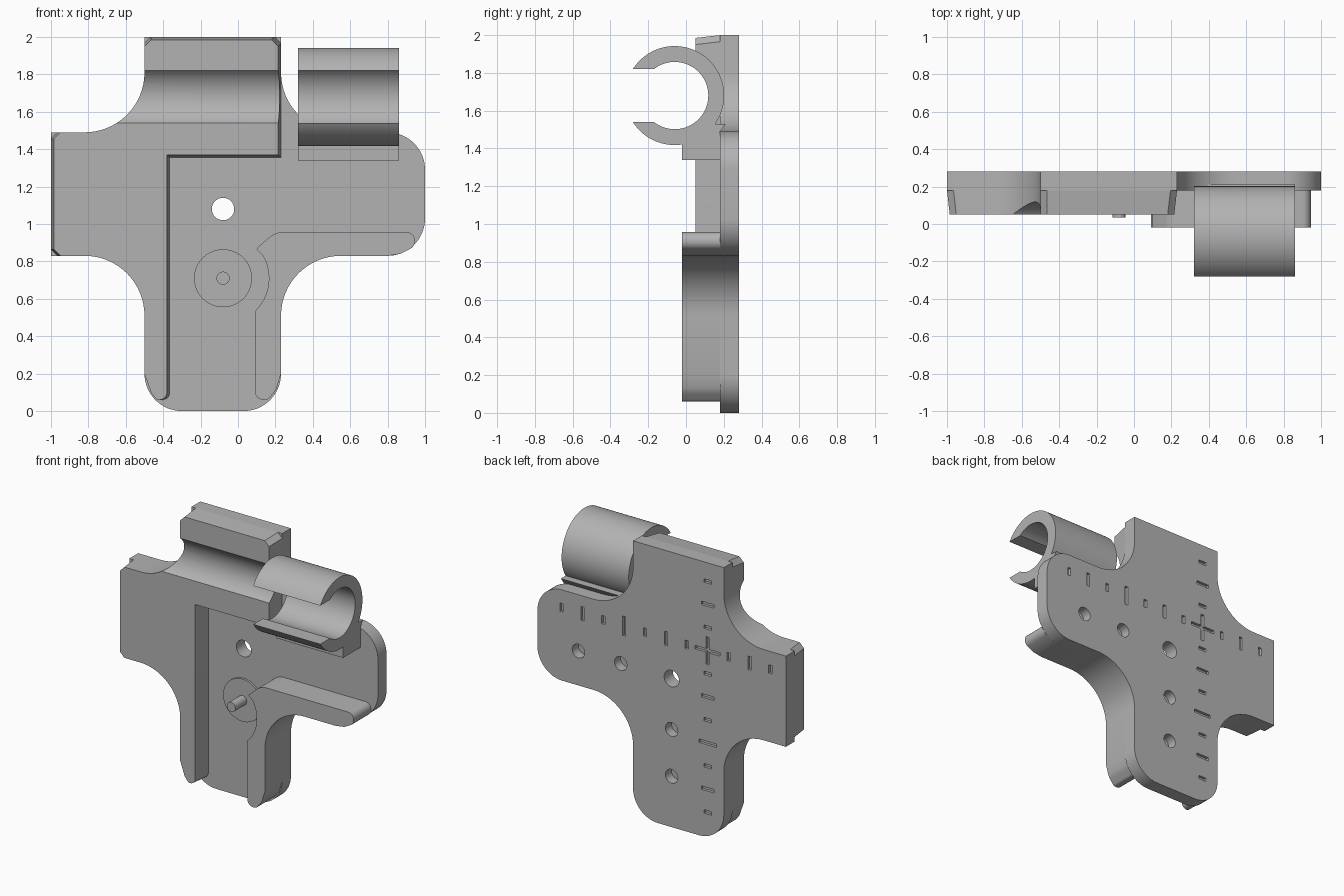
import bpy, bmesh, math
from mathutils import Vector, Matrix

if "Cube" in bpy.data.objects:
    bpy.data.objects.remove(bpy.data.objects["Cube"], do_unlink=True)

grey = bpy.data.materials.new("plain grey")
grey.use_nodes = True
grey.diffuse_color = (0.45, 0.45, 0.45, 1)
grey.node_tree.nodes["Principled BSDF"].inputs["Base Color"].default_value = (0.45, 0.45, 0.45, 1)

BACK, FACE = 0.28, 0.18          # plate back and front
BLOCK_Y, RIDGE_Y = 0.05, -0.02   # fronts of the raised parts


def rounded(corners):
    """Round each (x, z, radius, segments) corner with a tangent arc."""
    pts = []
    n = len(corners)
    for i, c in enumerate(corners):
        p = Vector(c[:2])
        if len(c) < 3:
            pts.append(p)
            continue
        r, segs = c[2], c[3] if len(c) > 3 else 16
        a = (Vector(corners[i - 1][:2]) - p).normalized()
        b = (Vector(corners[(i + 1) % n][:2]) - p).normalized()
        half = a.angle(b) / 2
        t1, t2 = p + a * r / math.tan(half), p + b * r / math.tan(half)
        centre = p + (a + b).normalized() * r / math.sin(half)
        v1, v2 = t1 - centre, t2 - centre
        sweep = v1.angle_signed(v2)
        for k in range(segs + 1):
            pts.append(centre + Matrix.Rotation(-sweep * k / segs, 2) @ v1)
    return pts


def loft(bm, ring_a, ring_b):
    """Join two matching rings of 3D points into a closed solid."""
    a = [bm.verts.new(p) for p in ring_a]
    b = [bm.verts.new(p) for p in ring_b]
    bm.faces.new(a)
    bm.faces.new(b[::-1])
    for i in range(len(a)):
        j = (i + 1) % len(a)
        bm.faces.new((a[j], a[i], b[i], b[j]))


def slab(bm, pts, y0, y1, front=None):
    loft(bm, [(p[0], y1, p[1]) for p in pts], [(p[0], y0, p[1]) for p in (front or pts)])


def circle(x, z, r, n=48):
    return [(x + r * math.cos(math.tau * i / n), z + r * math.sin(math.tau * i / n)) for i in range(n)]


def box(bm, x, z, w, h, y0, y1):
    slab(bm, [(x - w / 2, z - h / 2), (x + w / 2, z - h / 2), (x + w / 2, z + h / 2), (x - w / 2, z + h / 2)], y0, y1)


def finish(name, bm):
    bmesh.ops.recalc_face_normals(bm, faces=bm.faces[:])
    mesh = bpy.data.meshes.new(name)
    bm.to_mesh(mesh)
    bm.free()
    ob = bpy.data.objects.new(name, mesh)
    bpy.context.collection.objects.link(ob)
    mesh.materials.append(grey)
    return ob


def boolean(ob, bm, operation="DIFFERENCE"):
    """Apply a boolean with a temporary tool object."""
    tool = finish("tool", bm)
    mod = ob.modifiers.new("cut", "BOOLEAN")
    mod.operation, mod.object, mod.solver, mod.use_self = operation, tool, "EXACT", True
    bpy.context.view_layer.update()
    mesh = bpy.data.meshes.new_from_object(ob.evaluated_get(bpy.context.evaluated_depsgraph_get()))
    ob.modifiers.clear()
    ob.data = mesh
    bpy.data.objects.remove(tool, do_unlink=True)


# Cross-shaped base plate
bm = bmesh.new()
slab(bm, rounded([(-.5, 2), (.23, 2), (.23, 1.49, .32), (1, 1.49, .2), (1, .83, .2), (.23, .83, .32),
                  (.23, 0, .2), (-.5, 0, .2), (-.5, .83, .32), (-1, .83), (-1, 1.49), (-.5, 1.49, .32)]),
     FACE, BACK)
plate = finish("base_plate", bm)

# Through hole and blind holes in the back
bm = bmesh.new()
slab(bm, circle(-.08, 1.08, .06), 0, .4)
for x, z in ((.33, 1.08), (.67, 1.08), (-.08, .71), (-.08, .37)):
    slab(bm, circle(x, z, .05, 32), .21, .4)
boolean(plate, bm)

# Engraved scale marks and centre cross on the back
bm = bmesh.new()
CX, CZ, STEP = -.37, 1.36, .168
for k in range(-3, 8):
    size = .06 if k % 2 else (.14 if k == 4 else .1)
    if k:
        box(bm, CX + k * STEP, CZ, .025, size, BACK - .02, .4)
        box(bm, CX, CZ - k * STEP, size, .025, BACK - .02, .4)
a, b = .1, .0125
slab(bm, [(CX + x, CZ + z) for x, z in ((b, b), (b, a), (-b, a), (-b, b), (-a, b), (-a, -b),
                                        (-b, -b), (-b, -a), (b, -a), (b, -b), (a, -b), (a, b))],
     BACK - .02, .4)
boolean(plate, bm)

# Raised block with drafted edges
D = .015
block_back = [(-.5, .2), (-.465, .1), (-.435, .06, .02, 6), (-.365, .06, .04, 8), (-.365, 1.355), (.23, 1.355),
              (.23, 2, .035, 1), (-.5, 2, .035, 1), (-.5, 1.49, .32), (-1, 1.49, .035, 1), (-1, .83, .035, 1),
              (-.5, .83, .32)]


def drafted(c):
    x, z = c[:2]
    if x < -.9:
        x += D
    if x > .2 or x == -.365:
        x -= D
    if z == 2:
        z -= D
    if z == 1.355:
        z += D
    return (x, z, *c[2:])


bm = bmesh.new()
slab(bm, rounded(block_back), BLOCK_Y, FACE, rounded([drafted(c) for c in block_back]))
block = finish("raised_block", bm)

# Round groove running across the block
AXIS_Y, AXIS_Z, BORE, OUTER = -.06, 1.68, .178, .262


def along_x(bm, pts, x0, x1):
    loft(bm, [(x0, *p) for p in pts], [(x1, *p) for p in pts])


bm = bmesh.new()
along_x(bm, circle(AXIS_Y, AXIS_Z, BORE, 96), -1.2, .5)
boolean(block, bm)

# Raised ridge along the lower right edge
bm = bmesh.new()
ridge = rounded([(.09, .53), (.09, .06, .045, 8), (.16, .06, .03, 6), (.205, .115, .1, 6), (.23, .2), (.23, .83, .32),
                 (.8, .83), (.87, .841), (.945, .88, .045, 8), (.945, .957, .045, 8), (.2, .957, .12, 12),
                 (.1, .87, .012, 4)])
arc = [(-.08 + .245 * math.cos(t), .71 + .245 * math.sin(t))
       for t in (math.radians(30 - 76 * i / 16) for i in range(17))]
slab(bm, [tuple(p) for p in ridge] + arc, RIDGE_Y, FACE)
finish("edge_ridge", bm)

# Pivot disc and pin
for name, radius, front in (("pivot_disc", .155, .165), ("pivot_pin", .035, .035)):
    bm = bmesh.new()
    slab(bm, circle(-.08, .71, radius), front, FACE)
    finish(name, bm)

# Open tube clip with its foot
X0, X1 = .32, .86
bm = bmesh.new()
along_x(bm, circle(AXIS_Y, AXIS_Z, OUTER, 96), X0, X1)
clip = finish("tube_clip", bm)
bm = bmesh.new()
along_x(bm, [(-.02, 1.34), (FACE, 1.34), (FACE, 1.49), (.21, 1.53), (.1, 1.53), (-.02, 1.5)], X0, X1)
boolean(clip, bm, "UNION")
bm = bmesh.new()
along_x(bm, circle(AXIS_Y, AXIS_Z, BORE, 96), 0, 1.2)
boolean(clip, bm)
bm = bmesh.new()
along_x(bm, [(-.5, 1.54), (AXIS_Y, 1.54), (AXIS_Y, 1.82), (-.5, 1.82)], 0, 1.2)
boolean(clip, bm)

# Smooth curved walls, keep hard edges
bpy.ops.object.select_all(action="DESELECT")
for ob in bpy.context.collection.objects:
    if ob.type == "MESH" and grey.name in ob.data.materials:
        ob.select_set(True)
        bpy.context.view_layer.objects.active = ob
bpy.ops.object.shade_smooth_by_angle(angle=math.radians(30))
